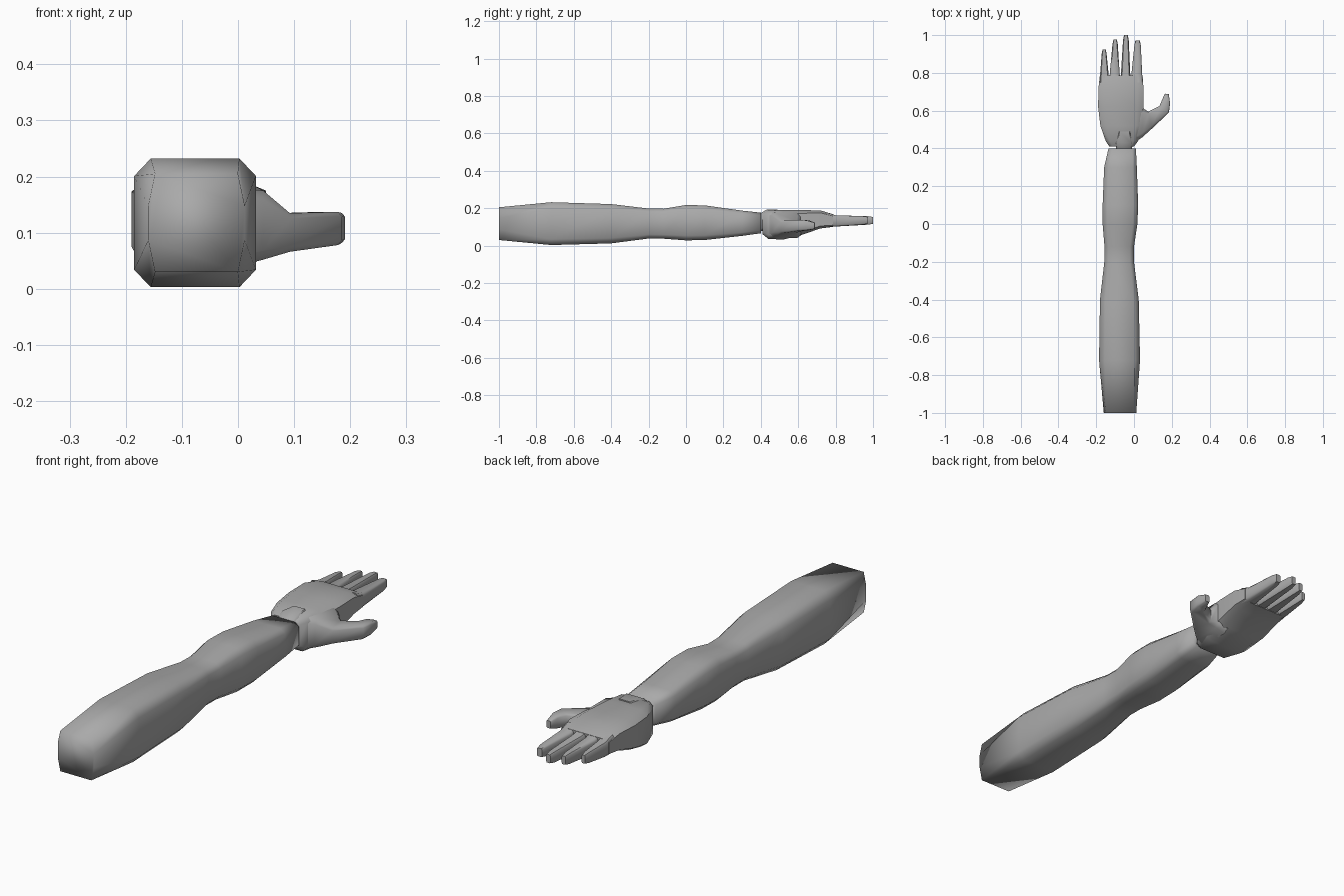
import bpy
import bmesh
import math

if "Cube" in bpy.data.objects:
    bpy.data.objects.remove(bpy.data.objects["Cube"], do_unlink=True)

skin = bpy.data.materials.new("plain grey")
skin.use_nodes = True
skin.diffuse_color = (0.4, 0.4, 0.4, 1)
skin.node_tree.nodes["Principled BSDF"].inputs["Base Color"].default_value = (0.4, 0.4, 0.4, 1)


def section(x0, x1, z0, z1, cx=0.27, cz=0.27):
    """Chamfered rectangle; cx and cz are the chamfers as parts of the half sizes."""
    mx, mz, w, h = (x0 + x1) / 2, (z0 + z1) / 2, (x1 - x0) / 2, (z1 - z0) / 2
    a, b = 1 - cx, 1 - cz
    unit = [(1, -b), (1, b), (a, 1), (-a, 1), (-1, b), (-1, -b), (-a, -1), (a, -1)]
    return [(mx + u * w, mz + v * h) for u, v in unit]


def loft(name, rings, sharp=180):
    """Skin a list of vertex rings and close both ends."""
    bm = bmesh.new()
    loops = [[bm.verts.new(p) for p in ring] for ring in rings]
    n = len(loops[0])
    for low, high in zip(loops, loops[1:]):
        for i in range(n):
            j = (i + 1) % n
            bm.faces.new((low[i], low[j], high[j], high[i]))
    bm.faces.new(loops[0])
    bm.faces.new(loops[-1])
    bmesh.ops.recalc_face_normals(bm, faces=bm.faces)
    mesh = bpy.data.meshes.new(name)
    bm.to_mesh(mesh)
    bm.free()
    mesh.materials.append(skin)
    obj = bpy.data.objects.new(name, mesh)
    bpy.context.collection.objects.link(obj)
    bpy.ops.object.select_all(action='DESELECT')
    obj.select_set(True)
    bpy.context.view_layer.objects.active = obj
    bpy.ops.object.shade_smooth_by_angle(angle=math.radians(sharp))
    return obj


def along_y(stations):
    """Rings from (y, x0, x1, z0, z1, chamfers...)."""
    return [[(x, s[0], z) for x, z in section(*s[1:])] for s in stations]


# Upper arm, elbow and forearm
loft("arm", along_y([
    (-1.0, -0.16, 0.012, 0.03, 0.205, 0.14, 0.65),
    (-0.72, -0.185, 0.032, 0.003, 0.232),
    (-0.4, -0.18, 0.025, 0.012, 0.222),
    (-0.2, -0.157, 0.0, 0.038, 0.198),
    (-0.12, -0.156, 0.0, 0.037, 0.197),
    (0.0, -0.166, 0.018, 0.028, 0.217),
    (0.1, -0.166, 0.022, 0.03, 0.215),
    (0.3, -0.158, 0.015, 0.052, 0.187),
    (0.4, -0.135, 0.01, 0.066, 0.176)]))

# Wrist peg joining forearm and hand
loft("wrist", along_y([
    (0.385, -0.09, -0.015, 0.08, 0.165),
    (0.43, -0.102, -0.004, 0.075, 0.192),
    (0.49, -0.085, -0.015, 0.09, 0.194)]), 50)

# Palm, thick at the heel and thin at the knuckles
loft("palm", along_y([
    (0.41, -0.13, 0.0, 0.06, 0.175),
    (0.44, -0.15, 0.022, 0.036, 0.188),
    (0.52, -0.178, 0.04, 0.032, 0.19),
    (0.62, -0.19, 0.05, 0.058, 0.19),
    (0.72, -0.188, 0.05, 0.092, 0.188),
    (0.785, -0.181, 0.046, 0.1, 0.168)]), 50)

# Fingers: base x range, tip x range, tip y
fingers = {
    "little_finger": (-0.181, -0.132, -0.171, -0.145, 0.925),
    "ring_finger": (-0.13, -0.073, -0.114, -0.086, 0.977),
    "middle_finger": (-0.071, -0.017, -0.058, -0.028, 1.0),
    "index_finger": (-0.015, 0.046, 0.002, 0.036, 0.972)}
for name, (b0, b1, t0, t1, tip) in fingers.items():
    loft(name, along_y([
        (0.75, b0, b1, 0.102, 0.178),
        (0.8, b0 + 0.002, b1 - 0.003, 0.102, 0.162),
        (tip - 0.025, t0, t1, 0.112, 0.157),
        (tip, t0 + 0.005, t1 - 0.005, 0.117, 0.153)]), 50)

# Thumb, curving away from the heel: outer point, inner point, z range
thumb = []
for ox, oy, ix, iy, z0, z1 in [
        (0.0, 0.43, 0.0, 0.62, 0.04, 0.18),
        (0.045, 0.46, 0.045, 0.615, 0.052, 0.175),
        (0.095, 0.505, 0.075, 0.595, 0.066, 0.135),
        (0.185, 0.59, 0.135, 0.625, 0.078, 0.137),
        (0.191, 0.64, 0.15, 0.66, 0.082, 0.135),
        (0.184, 0.688, 0.163, 0.69, 0.09, 0.122)]:
    thumb.append([(ix + (ox - ix) * t, iy + (oy - iy) * t, z)
                  for t, z in section(0, 1, z0, z1)])
loft("thumb", thumb, 60)
